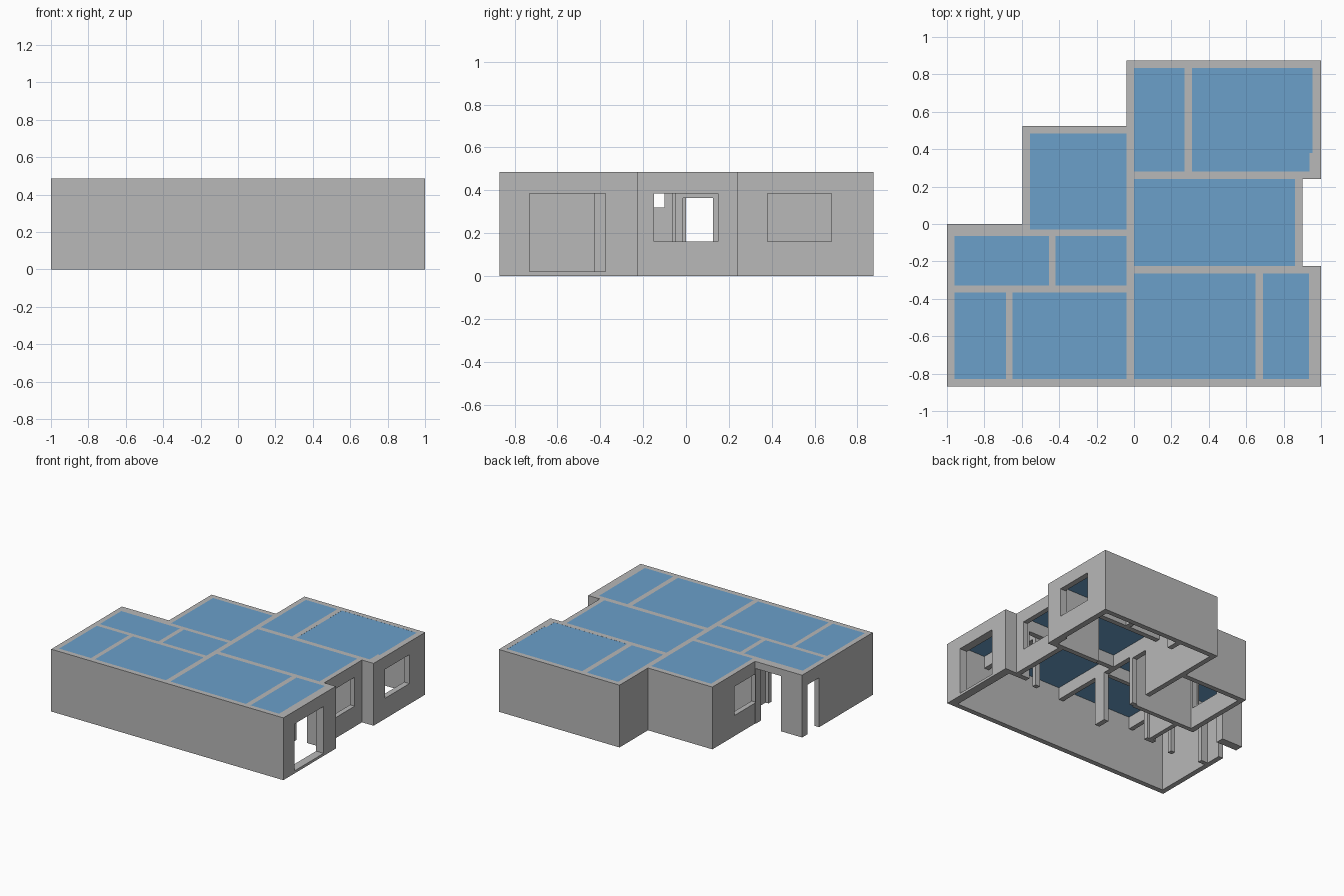
import bpy

cube = bpy.data.objects.get("Cube")
if cube:
    bpy.data.objects.remove(cube)

H = 0.485      # wall height
LINTEL = 0.385  # underside of door and window heads


def material(name, rgb):
    m = bpy.data.materials.new(name)
    m.use_nodes = True
    m.diffuse_color = (*rgb, 1)
    m.node_tree.nodes["Principled BSDF"].inputs["Base Color"].default_value = (*rgb, 1)
    return m


GREY = material("wall grey", (0.48, 0.48, 0.48))
BLUE = material("ceiling blue", (0.145, 0.35, 0.59))


def boxes(name, spans, mat):
    """One object made of axis-aligned boxes (x0, x1, y0, y1, z0, z1)."""
    verts, faces = [], []
    for x0, x1, y0, y1, z0, z1 in spans:
        n = len(verts)
        verts += [(x, y, z) for z in (z0, z1)
                  for x, y in ((x0, y0), (x1, y0), (x1, y1), (x0, y1))]
        faces += [(n + 3, n + 2, n + 1, n), (n + 4, n + 5, n + 6, n + 7)]
        for i in range(4):
            j = (i + 1) % 4
            faces.append((n + i, n + j, n + 4 + j, n + 4 + i))
    mesh = bpy.data.meshes.new(name)
    mesh.from_pydata(verts, [], faces)
    mesh.materials.append(mat)
    obj = bpy.data.objects.new(name, mesh)
    bpy.context.collection.objects.link(obj)
    return obj


def wall(name, axis, start, end, side0, side1, openings=()):
    """Straight wall along an axis; openings are (from, to, sill, head)."""
    parts, at = [], start
    for a, b, sill, head in openings:
        if a > at:
            parts.append((at, a, 0, H))
        if sill > 0:
            parts.append((a, b, 0, sill))
        parts.append((a, b, head, H))
        at = b
    if end > at:
        parts.append((at, end, 0, H))
    if axis == "x":
        spans = [(a, b, side0, side1, lo, hi) for a, b, lo, hi in parts]
    else:
        spans = [(side0, side1, a, b, lo, hi) for a, b, lo, hi in parts]
    boxes(name, spans, GREY)


# Outer walls
wall("front_wall", "x", -1, 1, -0.87, -0.83)
wall("garden_door_wall", "y", -0.83, -0.225, 0.935, 1, [(-0.73, -0.375, 0.02, LINTEL)])
wall("front_return_wall", "x", 0.86, 0.935, -0.265, -0.225)
wall("middle_window_wall", "y", -0.225, 0.24, 0.86, 0.9, [(-0.15, 0.15, 0.16, LINTEL)])
wall("back_return_wall", "x", 0.86, 1, 0.24, 0.28)
wall("back_window_wall", "y", 0.28, 0.835, 0.955, 1, [(0.38, 0.68, 0.16, LINTEL)])
wall("back_window_pier", "y", 0.28, 0.38, 0.938, 0.955)
wall("back_wall", "x", -0.04, 1, 0.835, 0.875)
wall("rear_bedroom_wall", "x", -0.595, -0.04, 0.485, 0.525)
wall("bedroom_window_wall", "y", -0.03, 0.485, -0.595, -0.555, [(-0.015, 0.25, 0.16, LINTEL)])
wall("porch_wall", "x", -1, -0.595, -0.065, 0, [(-0.82, -0.6, 0, 0.43)])
wall("entrance_wall", "y", -0.83, -0.065, -1, -0.96, [(-0.21, -0.065, 0, LINTEL)])

# Inner walls with wide passages and doorways
wall("spine_wall", "y", -0.83, 0.835, -0.04, 0,
     [(-0.83, -0.43, 0, LINTEL), (-0.33, -0.05, 0, LINTEL), (-0.015, 0.125, 0, 0.365)])
wall("back_room_divider", "y", 0.28, 0.835, 0.27, 0.31, [(0.28, 0.74, 0, LINTEL)])
wall("back_passage_wall", "x", 0, 0.86, 0.24, 0.28, [(0, 0.56, 0, LINTEL)])
wall("front_passage_wall", "x", 0, 0.86, -0.265, -0.225, [(0, 0.78, 0, LINTEL)])
wall("garden_room_divider", "y", -0.83, -0.265, 0.65, 0.69, [(-0.83, -0.3, 0, LINTEL)])
wall("bedroom_south_wall", "x", -0.595, -0.04, -0.065, -0.03)
wall("hall_divider", "y", -0.33, -0.065, -0.455, -0.42, [(-0.22, -0.1, 0.32, LINTEL)])
wall("hall_south_wall", "x", -0.96, -0.04, -0.365, -0.33,
     [(-0.9, -0.48, 0, LINTEL), (-0.4, -0.04, 0, LINTEL)])
wall("front_room_divider", "y", -0.83, -0.365, -0.685, -0.65, [(-0.83, -0.4, 0, LINTEL)])

# Ceiling panels, one per room, flush with the wall tops
rooms = {
    "back_small": (0, 0.27, 0.28, 0.835),
    "back_large": (0.31, 0.955, 0.28, 0.835),
    "bedroom": (-0.555, -0.04, -0.03, 0.485),
    "middle": (0, 0.86, -0.225, 0.24),
    "hall": (-0.96, -0.455, -0.33, -0.065),
    "bathroom": (-0.42, -0.04, -0.33, -0.065),
    "front_left_small": (-0.96, -0.685, -0.83, -0.365),
    "front_left_large": (-0.65, -0.04, -0.83, -0.365),
    "living": (0, 0.65, -0.83, -0.265),
    "garden_room": (0.69, 0.935, -0.83, -0.265),
}
for room, rect in rooms.items():
    top = H - 0.0005 if room == "back_large" else H
    boxes(room + "_ceiling", [(*rect, H - 0.005, top)], BLUE)
